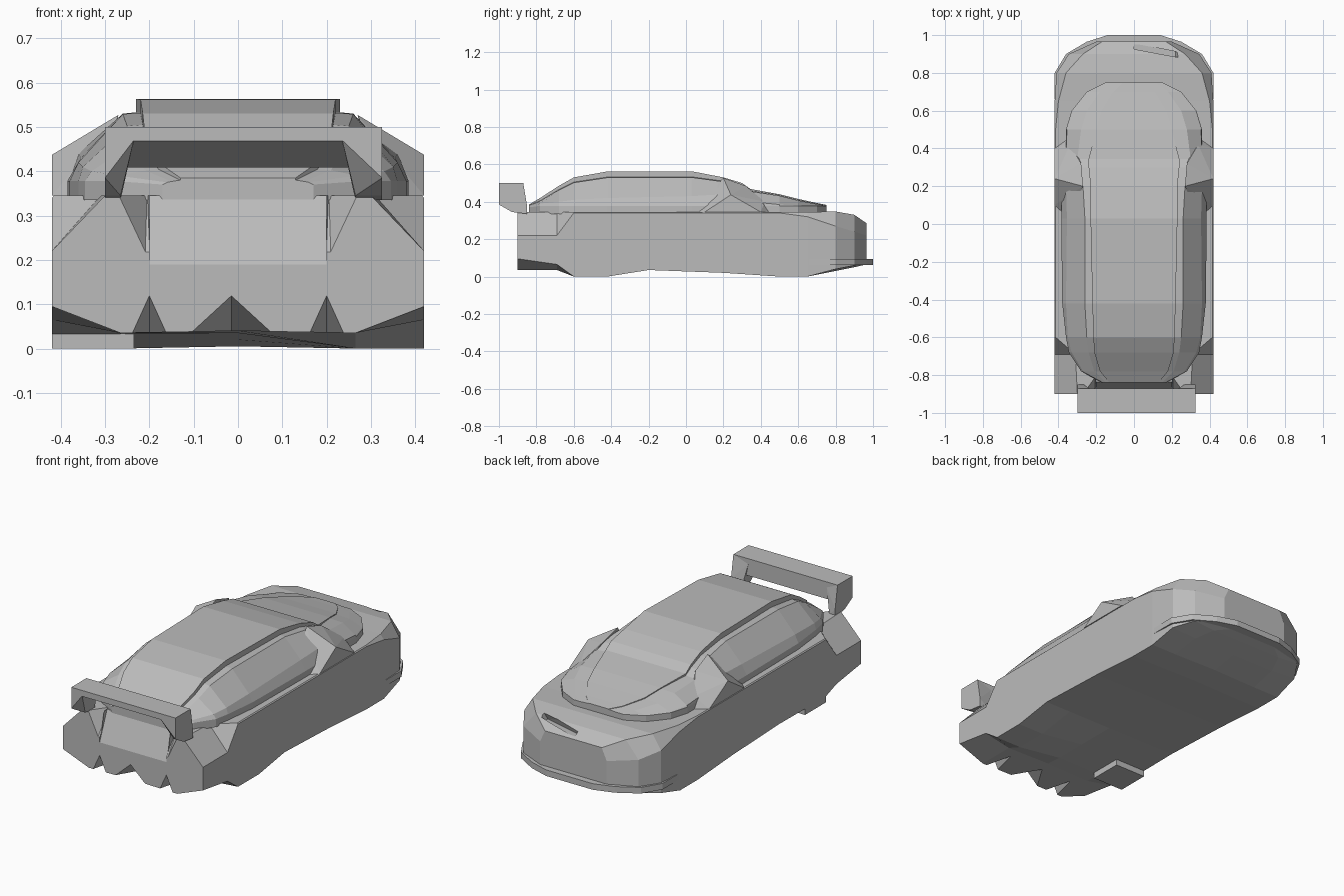
import bpy, bmesh
from mathutils import Vector

cube = bpy.data.objects.get("Cube")
if cube:
    bpy.data.objects.remove(cube, do_unlink=True)

grey = bpy.data.materials.new("plain grey")
grey.use_nodes = True
COLOUR = (0.5, 0.5, 0.5, 1)
grey.diffuse_color = COLOUR
grey.node_tree.nodes["Principled BSDF"].inputs["Base Color"].default_value = COLOUR


def finish(bm, name):
    bmesh.ops.remove_doubles(bm, verts=bm.verts, dist=0.0005)
    bmesh.ops.recalc_face_normals(bm, faces=bm.faces)
    mesh = bpy.data.meshes.new(name)
    bm.to_mesh(mesh)
    bm.free()
    mesh.materials.append(grey)
    ob = bpy.data.objects.new(name, mesh)
    bpy.context.collection.objects.link(ob)
    return ob


def loft(name, sections):
    """Skin mirrored half sections, each a (y, [(x, z), ...]) from bottom to top centre."""
    bm = bmesh.new()
    rings = []
    for y, half in sections:
        loop = half + [(-x, z) for x, z in reversed(half) if x > 0]
        rings.append([bm.verts.new((x, y, z)) for x, z in loop])
    n = len(rings[0])
    for a, b in zip(rings, rings[1:]):
        for i in range(n):
            j = (i + 1) % n
            bm.faces.new((a[i], a[j], b[j], b[i]))
    bm.faces.new(rings[0])
    bm.faces.new(rings[-1])
    return finish(bm, name)


def hull(name, points, flip=1):
    bm = bmesh.new()
    for x, y, z in points:
        bm.verts.new((x * flip, y, z))
    res = bmesh.ops.convex_hull(bm, input=bm.verts)
    bmesh.ops.delete(bm, geom=list(set(res["geom_interior"])), context="VERTS")
    bmesh.ops.dissolve_limit(bm, angle_limit=0.01, verts=bm.verts, edges=bm.edges)
    return finish(bm, name)


def prism(name, outline, axis, lo, hi):
    """Extrude a 2D outline along one axis."""
    def put(p, d):
        v = list(p)
        v.insert(axis, d)
        return v
    bm = bmesh.new()
    a = [bm.verts.new(put(p, lo)) for p in outline]
    b = [bm.verts.new(put(p, hi)) for p in outline]
    bm.faces.new(a)
    bm.faces.new(b)
    for i in range(len(a)):
        j = (i + 1) % len(a)
        bm.faces.new((a[i], a[j], b[j], b[i]))
    return finish(bm, name)


def cut(target, cutter):
    cutter.hide_render = True
    mod = target.modifiers.new("cut", "BOOLEAN")
    mod.operation = "DIFFERENCE"
    mod.solver = "EXACT"
    mod.object = cutter
    bpy.context.view_layer.update()
    done = bpy.data.meshes.new_from_object(
        target.evaluated_get(bpy.context.evaluated_depsgraph_get()))
    target.modifiers.clear()
    target.data = done
    bpy.data.objects.remove(cutter, do_unlink=True)


# Lower body: y, width, centre floor, floor, sill, shoulder, top x, top z
stations = [
    (-.90, .42, .04, .035, .095, .22, .30, .345),
    (-.69, .42, .04, .035, .065, .22, .31, .345),
    (-.60, .42, .035, .0, .0, .34, .415, .345),
    (-.42, .42, .035, .0, .0, .34, .415, .345),
    (-.20, .42, .035, .035, .035, .34, .415, .345),
    (.20, .42, .02, .02, .02, .34, .415, .345),
    (.50, .42, .005, .0, .0, .34, .415, .345),
    (.65, .42, .005, .0, .0, .32, .40, .345),
    (.80, .41, .03, .03, .04, .27, .36, .348),
    (.90, .345, .05, .05, .06, .24, .27, .33),
    (.965, .20, .065, .065, .07, .22, .17, .285),
]
body = loft("body", [
    (y, [(0, zc), (w * .63, zf), (w, zs), (w, sh), (tx, zt), (0, zt)])
    for y, w, zc, zf, zs, sh, tx, zt in stations])
# The right floor edge sits higher, with a small block under it
for v in body.data.vertices:
    if v.co.x < -.1 and v.co.z < .03 and -.65 < v.co.y < -.1:
        v.co.z = .033
prism("floor_block", [(-.42, -.60), (-.235, -.60), (-.235, -.42), (-.42, -.42)], 2, 0, .036)

# Rear bumper: sloping panel, side grooves and diffuser notches
cut(body, prism("panel_cutter", [(-.95, .19), (-.90, .19), (-.83, .36), (-.95, .36)], 0, -.2, .2))
for s in (-1, 1):
    cut(body, hull("groove_cutter", [(.195, -.92, .36), (.29, -.92, .36), (.205, -.80, .36),
                                     (.198, -.92, .19), (.21, -.92, .19)], s))
for x, r in ((-.2, .05), (-.015, .12), (.2, .05)):
    cut(body, hull("notch_cutter", [(x - r, -.92, .02), (x + r, -.92, .02),
                                    (x, -.92, .13), (x, -.72, .02)]))

# Slot across the nose
cut(body, hull("slot_cutter", [(0, .92, .295), (.22, .87, .30), (.25, .90, .38), (0, .95, .38),
                               (0, .955, .295), (.22, .915, .30)]))

# Front lip
lip = [(.42, .66), (.42, .80), (.36, .90), (.25, .965), (.14, 1.0)]
prism("front_lip", lip + [(-x, y) for x, y in reversed(lip)], 2, .062, .095)

# Cabin and bonnet: y, belt x, side x, side z, gutter x, roof x, roof z, step height
cabin = [
    (-.84, .17, .16, .375, .15, .13, .385, .005),
    (-.78, .28, .27, .39, .21, .18, .42, .015),
    (-.68, .345, .33, .40, .24, .21, .485, .02),
    (-.60, .36, .35, .41, .25, .215, .53, .025),
    (-.42, .38, .36, .42, .26, .22, .562, .03),
    (.03, .385, .355, .43, .26, .23, .563, .03),
    (.20, .385, .36, .44, .27, .23, .53, .02),
    (.30, .37, .36, .42, .29, .24, .50, .015),
    (.345, .36, .36, .40, .30, .24, .468, .01),
    (.50, .36, .355, .385, .28, .2, .44, .005),
    (.60, .33, .325, .38, .25, .17, .415, .005),
    (.70, .25, .245, .38, .18, .11, .393, .003),
    (.75, .15, .145, .378, .11, .06, .383, .002),
]
loft("cabin", [
    (y, [(0, .335), (b, .335), (b, .378 if y > -.8 else .37), (sx, sz),
         (g, z - st - .003), (r, z - st), (r, z), (0, z)])
    for y, b, sx, sz, g, r, z, st in cabin])

# Windscreen pillars with wide shoulders
for s, side in ((1, "left"), (-1, "right")):
    hull(side + "_shoulder", [(.34, .02, .34), (.34, .46, .34), (.42, .10, .345), (.42, .40, .345),
                              (.42, .24, .437), (.42, .20, .41), (.27, .20, .527),
                              (.28, .32, .485), (.34, .42, .40)], s)

# Rear wing: blade and two end posts
prism("wing_blade", [(-1.0, .468), (-1.0, .5), (-.87, .5), (-.87, .408)], 0, -.30, .325)
for s, side, edge in ((1, "left", .325), (-1, "right", .30)):
    hull(side + "_wing_post", [
        (edge, -1.0, .385), (edge, -1.0, .5), (edge, -.87, .5), (edge, -.85, .38),
        (edge, -.85, .335), (edge, -.93, .345), (.235, -1.0, .47), (.235, -.87, .47),
        (.265, -.85, .335), (.265, -.93, .345)], s)
